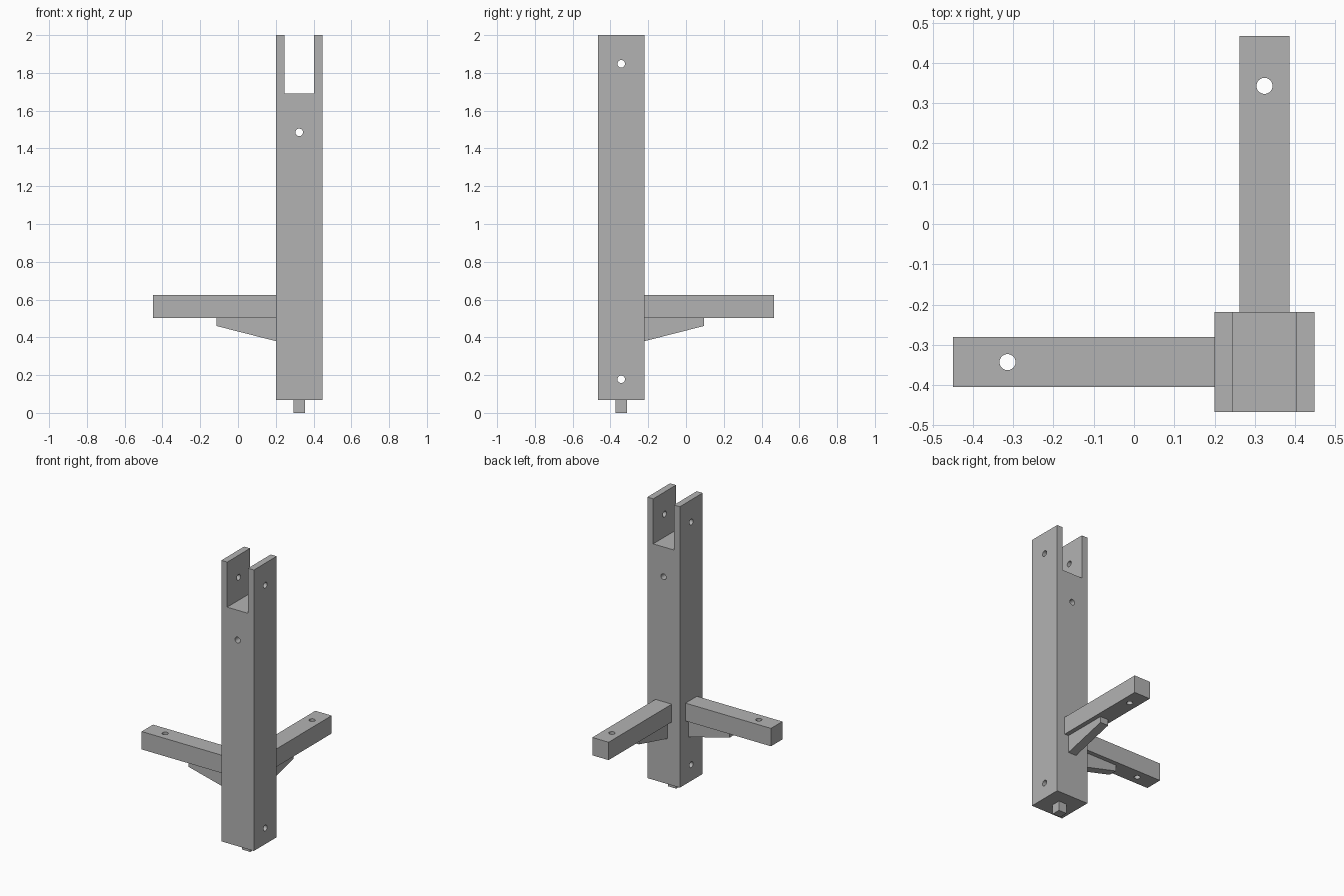
import bpy
import bmesh
from math import pi, radians
from mathutils import Matrix, Vector

cube = bpy.data.objects.get("Cube")
if cube:
    bpy.data.objects.remove(cube, do_unlink=True)

grey = bpy.data.materials.new("plain grey")
grey.use_nodes = True
colour = (0.45, 0.45, 0.45, 1)
grey.diffuse_color = colour
grey.node_tree.nodes["Principled BSDF"].inputs["Base Color"].default_value = colour

# Post axis and shared sizes
AXIS = Vector((0.324, -0.343, 0))
HALF = 0.124           # half the post width
ARM_HALF = 0.062       # half the arm width
THIN_HALF = 0.031      # half the brace and peg width
HOLE_RADIUS = 0.02


def prism(name, profile, half_depth, turn=0):
    """Extrude an (x, z) profile along y, turn it about the post axis."""
    bm = bmesh.new()
    face = bm.faces.new([bm.verts.new((x, -half_depth, z)) for x, z in profile])
    ext = bmesh.ops.extrude_face_region(bm, geom=[face])["geom"]
    bmesh.ops.translate(bm, vec=(0, 2 * half_depth, 0),
                        verts=[v for v in ext if isinstance(v, bmesh.types.BMVert)])
    bmesh.ops.recalc_face_normals(bm, faces=bm.faces[:])
    bm.transform(Matrix.Translation(AXIS) @ Matrix.Rotation(turn, 4, "Z"))
    mesh = bpy.data.meshes.new(name)
    bm.to_mesh(mesh)
    bm.free()
    mesh.materials.append(grey)
    obj = bpy.data.objects.new(name, mesh)
    bpy.context.collection.objects.link(obj)
    return obj


def box(x0, x1, z0, z1):
    return [(x0, z0), (x1, z0), (x1, z1), (x0, z1)]


def drill(obj, centre, rotation):
    """Cut a round through hole with a temporary cylinder."""
    bpy.ops.mesh.primitive_cylinder_add(vertices=32, radius=HOLE_RADIUS, depth=0.5,
                                        location=centre, rotation=rotation)
    cutter = bpy.context.object
    cutter.name = "hole_cutter"
    cutter.hide_render = True
    cutter.data.materials.append(grey)
    mod = obj.modifiers.new("hole", "BOOLEAN")
    mod.operation = "DIFFERENCE"
    mod.solver = "EXACT"
    mod.object = cutter
    bpy.ops.object.select_all(action="DESELECT")
    bpy.context.view_layer.objects.active = obj
    obj.select_set(True)
    bpy.ops.object.modifier_apply(modifier=mod.name)
    bpy.data.objects.remove(cutter, do_unlink=True)
    bpy.ops.object.shade_smooth_by_angle(angle=radians(30))


# Forked post with cross holes
BASE, TOP, SLOT, SLOT_HALF = 0.067, 2.0, 1.69, 0.079
post = prism("post", [(-HALF, BASE), (HALF, BASE), (HALF, TOP), (SLOT_HALF, TOP),
                      (SLOT_HALF, SLOT), (-SLOT_HALF, SLOT), (-SLOT_HALF, TOP),
                      (-HALF, TOP)], HALF)
for height in (0.178, 1.848):
    drill(post, AXIS + Vector((0, 0, height)), (0, pi / 2, 0))
drill(post, AXIS + Vector((0, 0, 1.485)), (pi / 2, 0, 0))

# Square peg under the post
prism("bottom_peg", box(-THIN_HALF, THIN_HALF, 0, BASE), THIN_HALF)

# Two arms with tapered braces, one to the side and one to the back
ARM_LOW, ARM_HIGH = 0.502, 0.625
for side, turn, reach, hole in (("right", 0, 0.774, 0.638),
                                ("back", -pi / 2, 0.81, 0.686)):
    arm = prism(side + "_arm", box(-reach, -HALF, ARM_LOW, ARM_HIGH), ARM_HALF, turn)
    offset = Matrix.Rotation(turn, 3, "Z") @ Vector((-hole, 0, ARM_LOW))
    drill(arm, AXIS + offset, (0, 0, 0))
    prism(side + "_brace", [(-HALF, ARM_LOW), (-HALF, 0.38), (-0.438, 0.46),
                            (-0.438, ARM_LOW)], THIN_HALF, turn)
